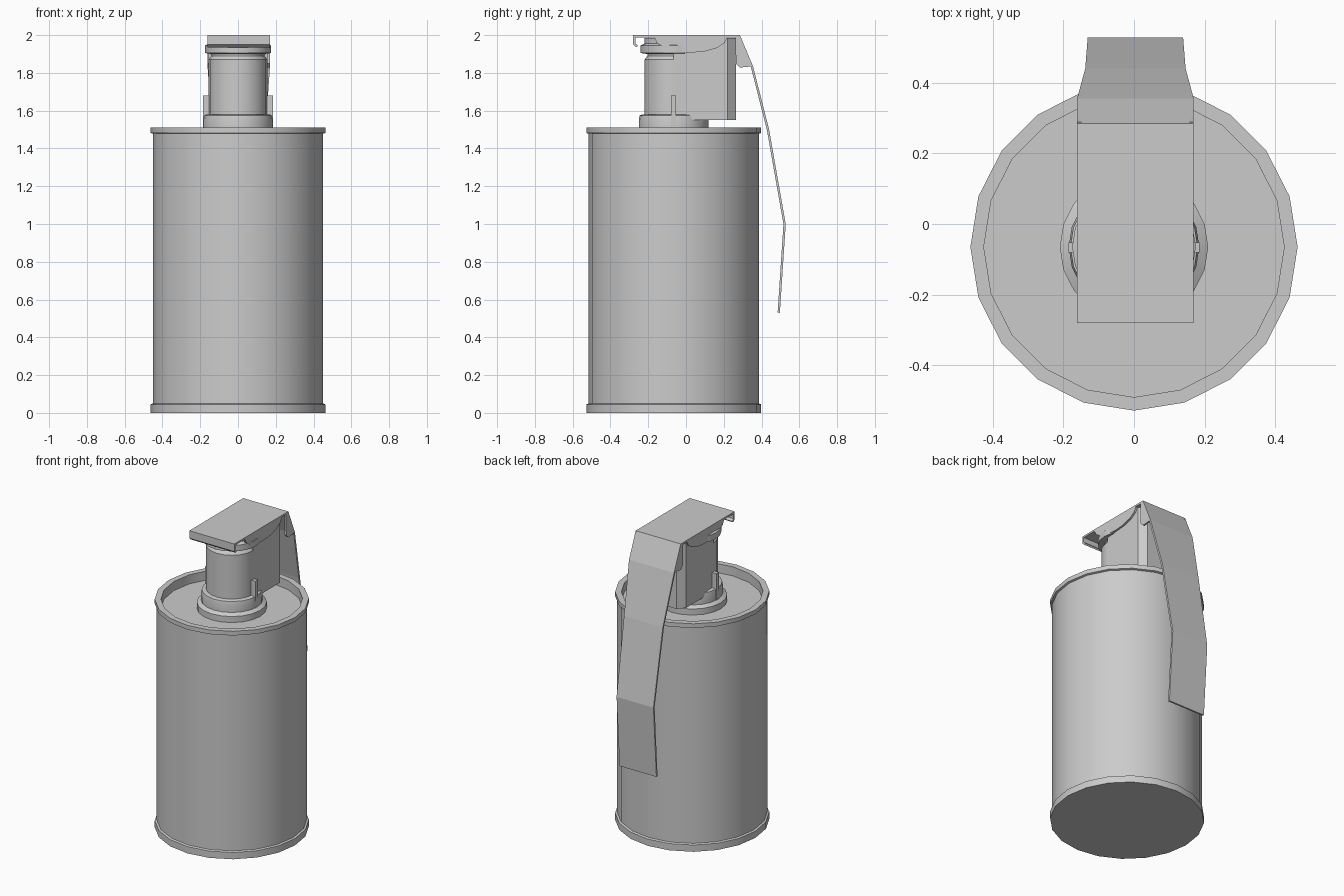
import bpy, bmesh, math

if "Cube" in bpy.data.objects:
    bpy.data.objects.remove(bpy.data.objects["Cube"])

CY = -0.065   # axis of the can
LX = 0.004    # slight sideways offset of the lever


def finish(name, bm, smooth=False):
    bmesh.ops.recalc_face_normals(bm, faces=bm.faces)
    me = bpy.data.meshes.new(name)
    bm.to_mesh(me)
    bm.free()
    ob = bpy.data.objects.new(name, me)
    bpy.context.collection.objects.link(ob)
    if smooth:
        bpy.ops.object.select_all(action='DESELECT')
        ob.select_set(True)
        bpy.context.view_layer.objects.active = ob
        bpy.ops.object.shade_smooth_by_angle(angle=math.radians(30))
    return ob


def lathe(name, profile, sides=20, smooth=True):
    """Revolve (radius, z) points around the can axis, capping both ends."""
    bm = bmesh.new()
    rings = []
    for r, z in profile:
        rings.append([bm.verts.new((r * math.cos(2 * math.pi * i / sides),
                                    CY + r * math.sin(2 * math.pi * i / sides), z))
                      for i in range(sides)])
    for a, b in zip(rings, rings[1:]):
        for i in range(sides):
            j = (i + 1) % sides
            bm.faces.new((a[i], a[j], b[j], b[i]))
    bm.faces.new(rings[0])
    bm.faces.new(rings[-1])
    return finish(name, bm, smooth)


def prism(name, pts, axis, lo, hi):
    """Extrude an outline along x (points are y, z) or z (points are x, y)."""
    bm = bmesh.new()
    place = (lambda p, d: (d, p[0], p[1])) if axis == 'x' else (lambda p, d: (p[0], p[1], d))
    a = [bm.verts.new(place(p, lo)) for p in pts]
    b = [bm.verts.new(place(p, hi)) for p in pts]
    bm.faces.new(a)
    bm.faces.new(b)
    for i in range(len(pts)):
        j = (i + 1) % len(pts)
        bm.faces.new((a[i], a[j], b[j], b[i]))
    return finish(name, bm)


# can with bottom bead, top rim and recessed lid
lathe("can_body", [(0.463, 0), (0.463, 0.045), (0.451, 0.05), (0.451, 1.478),
                   (0.463, 1.482), (0.463, 1.51), (0.425, 1.51), (0.425, 1.45)])

# stepped collar on the lid
lathe("collar", [(0.21, 1.445), (0.21, 1.49), (0.185, 1.505), (0.185, 1.55),
                 (0.18, 1.575), (0.165, 1.58)])

# fuze neck with grooved head
lathe("fuze_neck", [(0.155, 1.56), (0.155, 1.87), (0.14, 1.89), (0.14, 1.9),
                    (0.175, 1.905), (0.175, 1.945), (0.155, 1.955), (0.155, 1.985)])

# fuze housing behind the neck, rear corners chamfered
prism("fuze_housing", [(-0.155, CY), (0.155, CY), (0.155, 0.22), (0.115, 0.265),
                       (-0.115, 0.265), (-0.155, 0.22)], 'z', 1.55, 1.985)

# pivot pins and lever cheeks, both sides
arc = [(0.025 - 0.195 * math.cos(math.pi * i / 8),
        1.992 - 0.085 * math.sin(math.pi * i / 8)) for i in range(9)]
gusset = [(0.262, 1.995), (0.288, 1.995), (0.352, 1.835), (0.285, 1.828), (0.264, 1.85)]
for s, side in ((-1, "left"), (1, "right")):
    prism(side + "_side_rib", [(-0.08, 1.49), (-0.053, 1.49), (-0.053, 1.68), (-0.08, 1.68)],
          'x', s * 0.14, s * 0.185)
    prism(side + "_lever_cheek", arc, 'x', LX + s * 0.153, LX + s * 0.165)
    prism(side + "_lever_gusset", gusset, 'x', LX + s * 0.153, LX + s * 0.165)

# lever strip: (half width, y, z) from the front hook over the top and down the back
rows = [(0.165, -0.262, 1.935), (0.165, -0.28, 1.95), (0.165, -0.28, 2.0),
        (0.165, 0.285, 2.0), (0.165, 0.355, 1.835), (0.142, 0.44, 1.5),
        (0.135, 0.528, 1.0), (0.135, 0.497, 0.53)]
bm = bmesh.new()
pairs = [(bm.verts.new((LX - w, y, z)), bm.verts.new((LX + w, y, z))) for w, y, z in rows]
for (l0, r0), (l1, r1) in zip(pairs, pairs[1:]):
    bm.faces.new((l0, r0, r1, l1))
me = bpy.data.meshes.new("safety_lever")
bm.to_mesh(me)
bm.free()
lever = bpy.data.objects.new("safety_lever", me)
bpy.context.collection.objects.link(lever)
mod = lever.modifiers.new("thickness", 'SOLIDIFY')
mod.thickness = 0.012
mod.offset = -1
mod.use_even_offset = True
